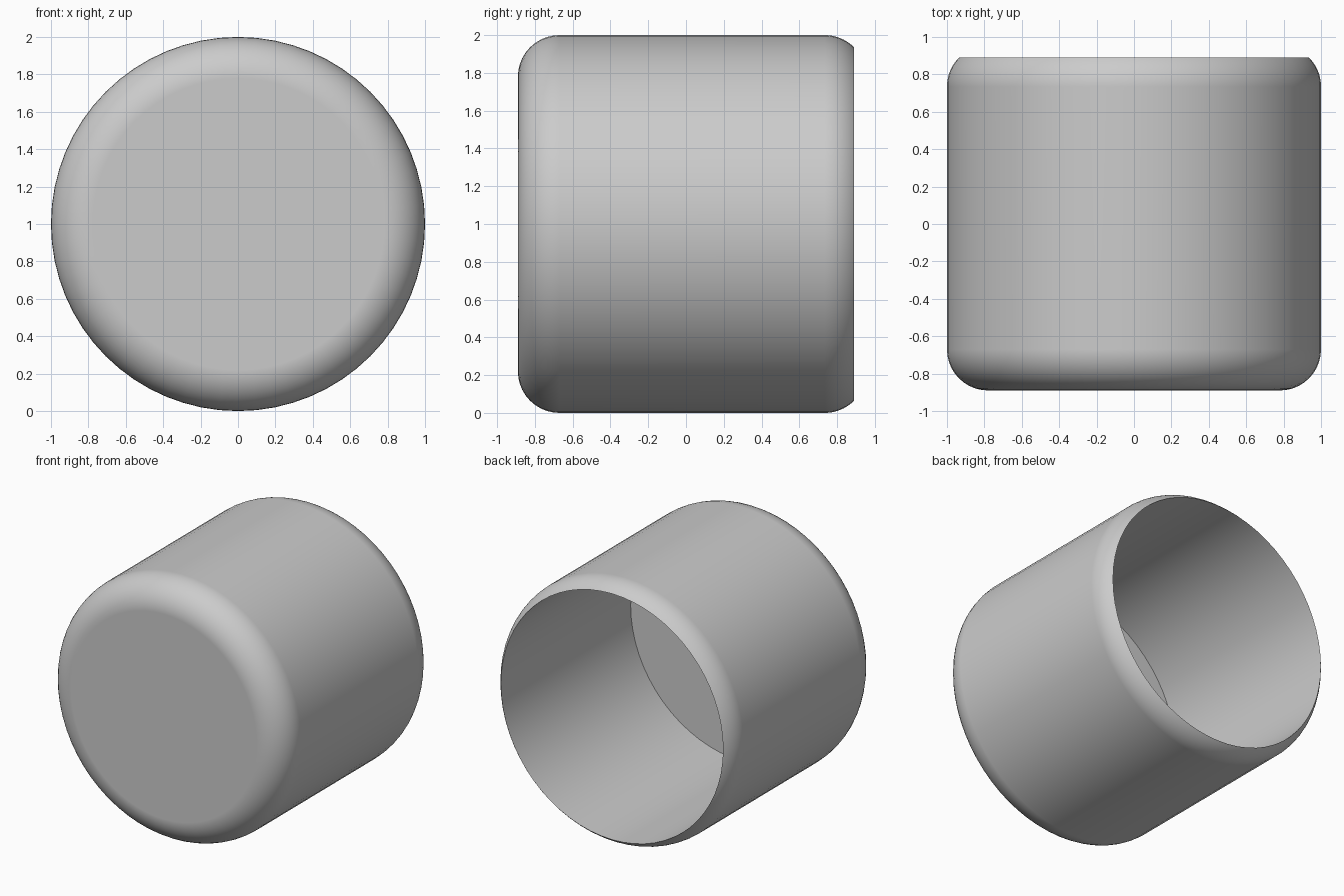
import bpy
import bmesh
from math import sin, cos, pi, radians

cube = bpy.data.objects.get("Cube")
if cube:
    bpy.data.objects.remove(cube)

SIDES = 64
RADIUS = 1.0       # outer radius
BEVEL = 0.22       # rounding at both ends
FRONT, BACK = -0.89, 0.89
BORE = 0.935       # inner radius, meets the rounded rim in a thin edge
FLOOR = -0.67      # depth of the inner floor
STEPS = 10

# Single flat colour
grey = bpy.data.materials.new("plain_grey")
grey.use_nodes = True
colour = (0.6, 0.6, 0.6, 1)
grey.diffuse_color = colour
grey.node_tree.nodes["Principled BSDF"].inputs["Base Color"].default_value = colour


def arc(y, start, end):
    """Points (radius, y) along a rounded edge."""
    angles = [start + (end - start) * i / STEPS for i in range(STEPS + 1)]
    return [(RADIUS - BEVEL + BEVEL * cos(a), y + BEVEL * sin(a)) for a in angles]


# Profile: front rounding, outer wall, cut-off back rounding, bore, floor
rim_angle = pi / 2
while RADIUS - BEVEL + BEVEL * cos(rim_angle) < BORE:
    rim_angle -= 0.005
back_centre = BACK - BEVEL * sin(rim_angle)
profile = arc(FRONT + BEVEL, -pi / 2, 0) + arc(back_centre, 0, rim_angle)
profile += [(BORE, FLOOR)]

# Turn the profile about the y axis
bm = bmesh.new()
rings = []
for r, y in profile:
    rings.append([bm.verts.new((r * cos(2 * pi * i / SIDES), y,
                                1 + r * sin(2 * pi * i / SIDES)))
                  for i in range(SIDES)])
for a, b in zip(rings, rings[1:]):
    for i in range(SIDES):
        j = (i + 1) % SIDES
        bm.faces.new((a[i], a[j], b[j], b[i]))

# Closed front and inner floor
bm.faces.new(rings[0])
bm.faces.new(rings[-1])
bmesh.ops.recalc_face_normals(bm, faces=bm.faces)

mesh = bpy.data.meshes.new("hollow_cap")
bm.to_mesh(mesh)
bm.free()
mesh.materials.append(grey)
cap = bpy.data.objects.new("hollow_cap", mesh)
bpy.context.collection.objects.link(cap)

# Smooth shading with a crisp rim and floor edge
bpy.ops.object.select_all(action="DESELECT")
cap.select_set(True)
bpy.context.view_layer.objects.active = cap
bpy.ops.object.shade_smooth_by_angle(angle=radians(30))
weighted = cap.modifiers.new("flat_front", "WEIGHTED_NORMAL")
weighted.keep_sharp = True
